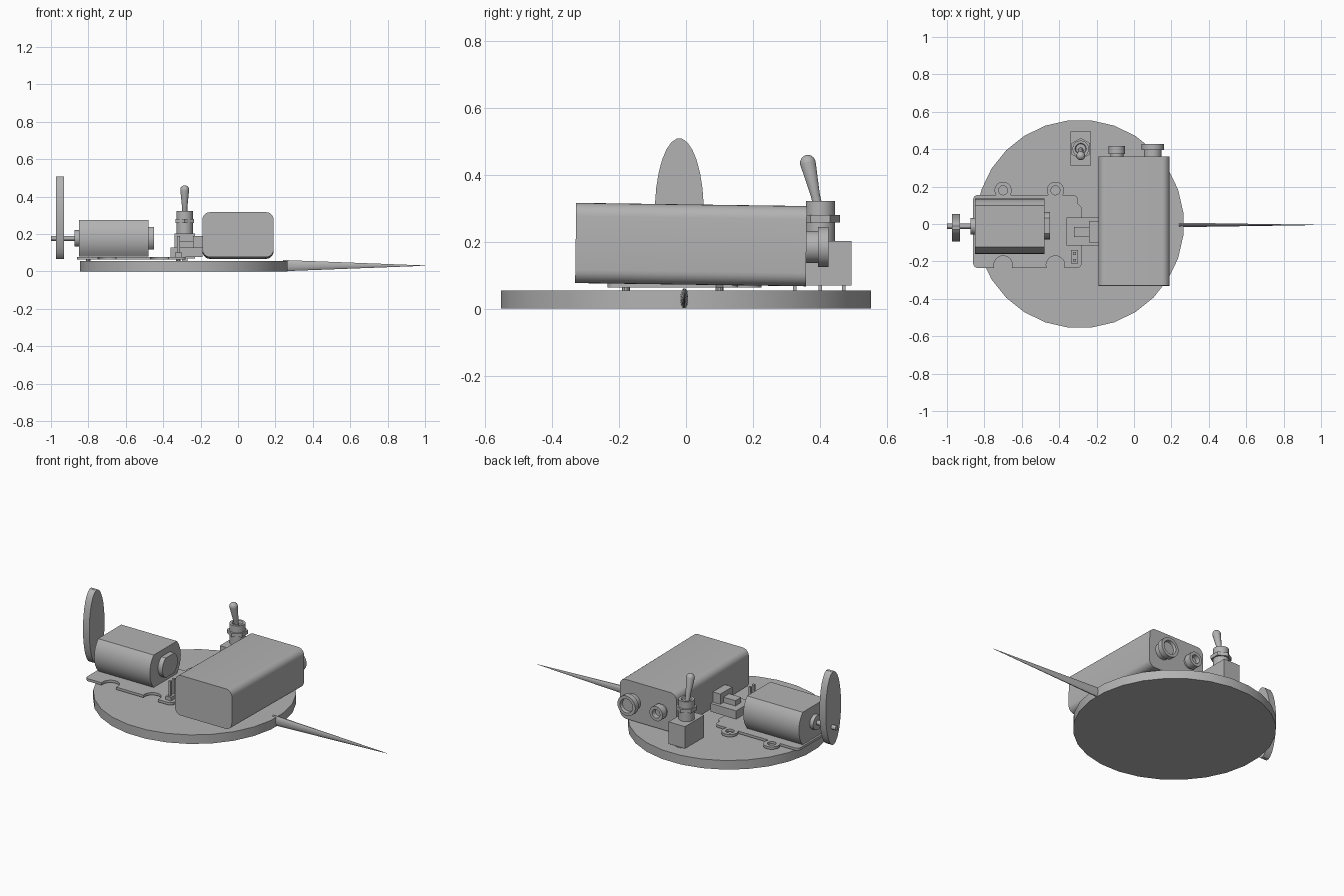
import bpy, bmesh, math
from math import sin, cos, pi, radians
from mathutils import Vector, Matrix

cube = bpy.data.objects.get("Cube")
if cube:
    bpy.data.objects.remove(cube, do_unlink=True)

GREY = (0.45, 0.45, 0.45, 1)
grey = bpy.data.materials.new("plain grey")
grey.use_nodes = True
grey.diffuse_color = GREY
grey.node_tree.nodes["Principled BSDF"].inputs["Base Color"].default_value = GREY

# Local z of a part is turned onto the chosen axis
TURN = {
    "z": Matrix.Identity(3),
    "x": Matrix(((0, 0, 1), (1, 0, 0), (0, 1, 0))),
    "y": Matrix(((1, 0, 0), (0, 0, 1), (0, 1, 0))),
}


def finish(name, bm, smooth=True):
    bmesh.ops.recalc_face_normals(bm, faces=bm.faces)
    mesh = bpy.data.meshes.new(name)
    bm.to_mesh(mesh)
    bm.free()
    mesh.materials.append(grey)
    obj = bpy.data.objects.new(name, mesh)
    bpy.context.collection.objects.link(obj)
    if smooth:
        bpy.ops.object.select_all(action="DESELECT")
        obj.select_set(True)
        bpy.context.view_layer.objects.active = obj
        bpy.ops.object.shade_smooth_by_angle(angle=radians(30))
    return obj


def prism(name, outline, lo, hi, axis="z"):
    """Extrude a flat outline between two positions along an axis."""
    bm = bmesh.new()
    rings = [[bm.verts.new(TURN[axis] @ Vector((u, v, w))) for u, v in outline] for w in (lo, hi)]
    n = len(outline)
    for ring in rings:
        bm.faces.new(ring)
    for i in range(n):
        j = (i + 1) % n
        bm.faces.new((rings[0][i], rings[0][j], rings[1][j], rings[1][i]))
    return finish(name, bm)


def lathe(name, centre, profile, axis="z", sides=24, closed=False, squash=1.0):
    """Spin (offset, radius) stations round an axis through centre."""
    bm = bmesh.new()
    rings = []
    for w, r in profile:
        ring = []
        for i in range(sides):
            a = 2 * pi * (i + 0.5) / sides
            ring.append(bm.verts.new(Vector(centre) + TURN[axis] @ Vector((r * squash * cos(a), r * sin(a), w))))
        rings.append(ring)
    pairs = list(zip(rings, rings[1:]))
    if closed:
        pairs.append((rings[-1], rings[0]))
    else:
        bm.faces.new(rings[0])
        bm.faces.new(rings[-1])
    for a, b in pairs:
        for i in range(sides):
            j = (i + 1) % sides
            bm.faces.new((a[i], a[j], b[j], b[i]))
    return finish(name, bm)


def box(name, x0, x1, y0, y1, z0, z1):
    return prism(name, [(x0, y0), (x1, y0), (x1, y1), (x0, y1)], z0, z1)


def arc(cx, cy, r, start, end, steps=6):
    angles = [radians(start + (end - start) * i / steps) for i in range(steps + 1)]
    return [(cx + r * cos(a), cy + r * sin(a)) for a in angles]


def rounded(u0, u1, v0, v1, r):
    return (arc(u1 - r, v1 - r, r, 0, 90) + arc(u0 + r, v1 - r, r, 90, 180)
            + arc(u0 + r, v0 + r, r, 180, 270) + arc(u1 - r, v0 + r, r, 270, 360))


def flatted(cy, cz, r, half):
    """Circle with its top and bottom cut flat."""
    a = math.degrees(math.asin(half / r))
    return arc(cy, cz, r, -a, a, 8) + arc(cy, cz, r, 180 - a, 180 + a, 8)


# Round base and the pointed spike
lathe("base_disc", (-0.29, 0, 0), [(0, 0.557), (0.055, 0.557)], sides=28)
lathe("spike", (0, -0.005, 0.031), [(0.24, 0.031), (1.0, 0.001)], "x", 12, squash=0.4)

# Battery case, tipped slightly towards the back
case = prism("battery_case", rounded(-0.19, 0.19, -0.12, 0.12, 0.04), -0.345, 0.345, "y")
case.location = (0, 0.015, 0.192)
case.rotation_euler = (radians(-0.8), 0, 0)

# Sockets on the back of the case
lathe("large_socket", (0.1, 0, 0.185),
      [(0.35, 0.048), (0.395, 0.048), (0.395, 0.06), (0.427, 0.06), (0.427, 0.042), (0.41, 0.038)], "y")
lathe("small_socket", (-0.092, 0, 0.185),
      [(0.35, 0.035), (0.375, 0.035), (0.375, 0.044), (0.418, 0.044), (0.418, 0.026), (0.39, 0.024)], "y")

# Mounting plate with notched front edge and eyelets along the back
outline = arc(-0.835, -0.21, 0.025, 180, 270)
for x in (-0.7, -0.42):
    outline += arc(x, -0.22, 0.05, 197, -17, 10)
outline += arc(-0.305, -0.21, 0.025, 270, 360)
outline += [(-0.28, 0.09), (-0.3, 0.11)]
outline += arc(-0.325, 0.13, 0.025, 0, 90)
outline += arc(-0.835, 0.13, 0.025, 90, 180)
prism("mounting_plate", outline, 0.063, 0.078)
for x in (-0.7, -0.42):
    lathe("plate_eyelet", (x, 0.18, 0), [(0.063, 0.024), (0.063, 0.046), (0.078, 0.046), (0.078, 0.024)],
          closed=True)
for x in (-0.8, -0.32):
    for y in (-0.18, 0.1):
        lathe("plate_foot", (x, y, 0), [(0.05, 0.012), (0.065, 0.012)], sides=10)

# Motor with its end bosses, shaft and blade
MY, MZ = -0.012, 0.177
prism("motor_body", flatted(MY, MZ, 0.148, 0.098), -0.85, -0.478, "x")
prism("motor_rear_boss", flatted(MY + 0.003, MZ, 0.073, 0.06), -0.478, -0.448, "x")
lathe("motor_front_boss", (0, MY, MZ), [(-0.873, 0.044), (-0.85, 0.044)], "x")
lathe("motor_shaft", (0, MY, MZ), [(-1.0, 0.014), (-0.86, 0.014)], "x", 12)
lathe("blade", (0, -0.02, 0.288), [(-0.972, 0.222), (-0.93, 0.222)], "x", 28, squash=0.33)

# Cable connector
box("connector_base", -0.36, -0.19, -0.115, 0.035, 0.078, 0.128)
box("connector_plug", -0.24, -0.17, -0.1, 0.015, 0.128, 0.19)
box("connector_latch", -0.32, -0.24, -0.07, -0.015, 0.128, 0.16)

# Two-pin header
box("pin_header", -0.336, -0.3, -0.212, -0.14, 0.078, 0.1)
for y in (-0.194, -0.158):
    box("header_pin", -0.325, -0.311, y - 0.007, y + 0.007, 0.1, 0.19)

# Toggle switch
TX, TY = -0.285, 0.402
box("switch_body", -0.34, -0.23, 0.312, 0.495, 0.07, 0.203)
for y in (0.325, 0.402, 0.472):
    box("switch_leg", -0.3, -0.27, y - 0.005, y + 0.005, 0.05, 0.07)
lathe("switch_bushing", (TX, TY, 0), [(0.2, 0.044), (0.322, 0.044), (0.322, 0.03), (0.31, 0.026)])
lathe("switch_nut", (TX, TY, 0), [(0.258, 0.058), (0.28, 0.058)], sides=6)
tip = [(0.14 + 0.024 * sin(radians(a)), 0.024 * cos(radians(a))) for a in (0, 25, 50, 70, 88)]
lever = lathe("switch_lever", (0, 0, 0), [(0, 0.014), (0.04, 0.014)] + tip, sides=16)
lever.location = (TX, TY - 0.006, 0.3)
lever.rotation_euler = (radians(13), 0, 0)
